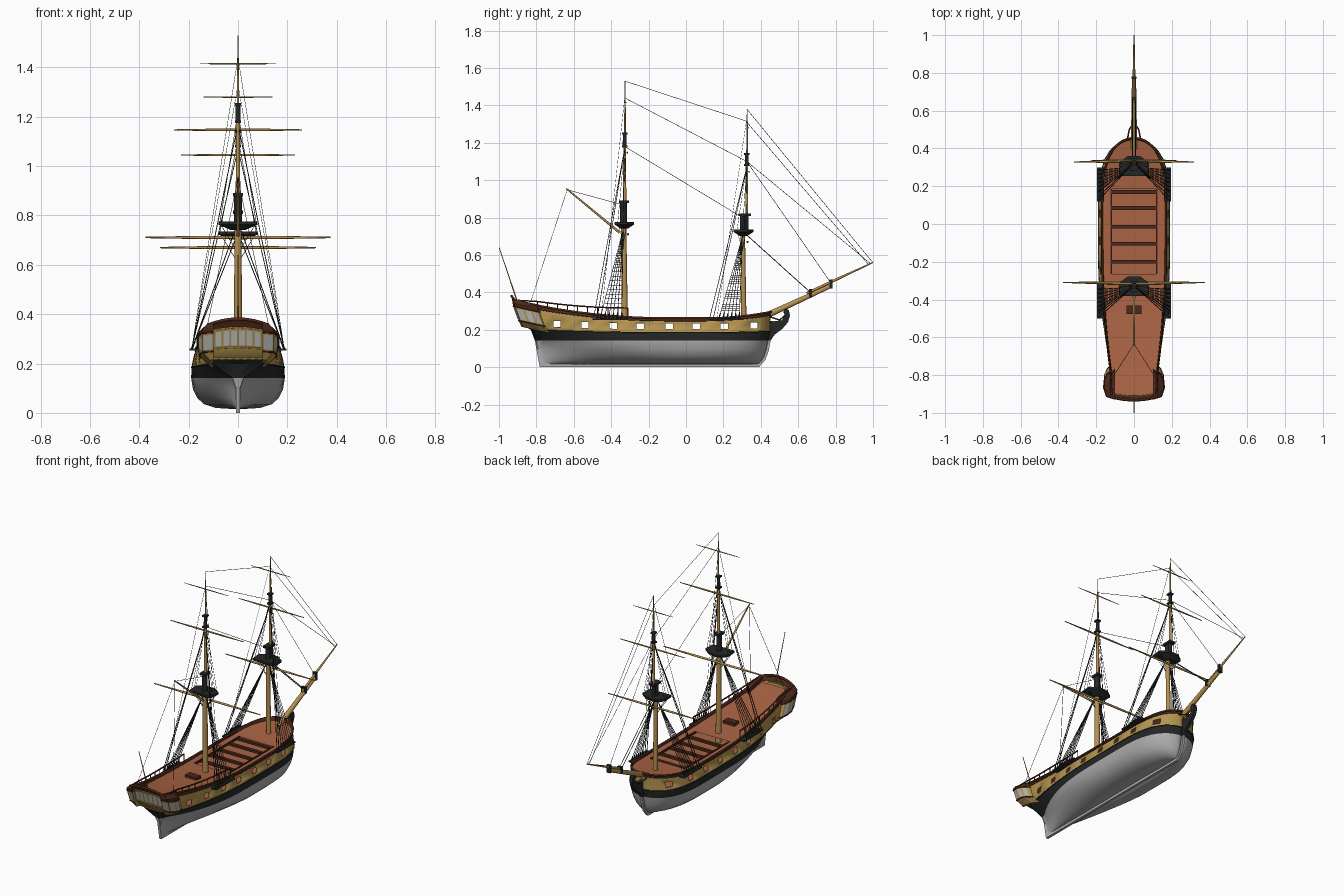
import bpy, bmesh, math
from mathutils import Vector as V

if "Cube" in bpy.data.objects:
    bpy.data.objects.remove(bpy.data.objects["Cube"])

def mat(name, r, g, b):
    m = bpy.data.materials.new(name)
    m.diffuse_color = (r, g, b, 1)
    m.use_nodes = True
    m.node_tree.nodes["Principled BSDF"].inputs["Base Color"].default_value = m.diffuse_color
    return m

GREY = mat("bottom_grey", .42, .42, .42)
BLACK = mat("black", .018, .02, .02)
GOLD = mat("ochre", .46, .30, .08)
BROWN = mat("dark_brown", .075, .022, .011)
DECK = mat("deck_red", .40, .125, .058)
WOOD = mat("spar_wood", .47, .28, .08)
GLASS = mat("glass", .45, .45, .43)

def obj(name, bm, mats, smooth=True, mirror=False, thick=0):
    me = bpy.data.meshes.new(name)
    bm.to_mesh(me)
    bm.free()
    o = bpy.data.objects.new(name, me)
    bpy.context.collection.objects.link(o)
    for m in mats:
        me.materials.append(m)
    if smooth:
        bpy.ops.object.select_all(action='DESELECT')
        o.select_set(True)
        bpy.context.view_layer.objects.active = o
        bpy.ops.object.shade_smooth_by_angle(angle=math.radians(35))
    if thick:
        o.modifiers.new("thick", 'SOLIDIFY').thickness = thick
    if mirror:
        o.modifiers.new("mirror", 'MIRROR').use_mirror_merge = False
    return o

def grid(name, rows, mats, row_mat=lambda j: 0, skip=lambda j, i: False, **kw):
    bm = bmesh.new()
    vs = [[bm.verts.new(p) for p in r] for r in rows]
    for j in range(len(rows) - 1):
        for i in range(len(rows[0]) - 1):
            if not skip(j, i):
                f = bm.faces.new((vs[j][i], vs[j][i+1], vs[j+1][i+1], vs[j+1][i]))
                f.material_index = row_mat(j)
    return obj(name, bm, mats, **kw)

def loft(name, rings, m, **kw):
    bm = bmesh.new()
    vs = [[bm.verts.new(p) for p in r] for r in rings]
    n = len(rings[0])
    for a, b in zip(vs, vs[1:]):
        for i in range(n):
            bm.faces.new((a[i], a[(i+1) % n], b[(i+1) % n], b[i]))
    bm.faces.new(vs[0][::-1])
    bm.faces.new(vs[-1])
    bmesh.ops.recalc_face_normals(bm, faces=bm.faces)
    return obj(name, bm, [m], **kw)

def box(name, c, s, m):
    ring = lambda k: [(c[0]+a*s[0]/2, c[1]+b*s[1]/2, c[2]+k*s[2]/2)
                      for a, b in ((-1, -1), (1, -1), (1, 1), (-1, 1))]
    return loft(name, [ring(-1), ring(1)], m, smooth=False)

def rods(name, paths, m, res=2):
    """Round tubes along paths of (x, y, z, radius)."""
    cu = bpy.data.curves.new(name, 'CURVE')
    cu.dimensions = '3D'
    cu.bevel_depth, cu.bevel_resolution, cu.use_fill_caps = 1, res, True
    for path in paths:
        s = cu.splines.new('POLY')
        s.points.add(len(path) - 1)
        for p, q in zip(s.points, path):
            p.co, p.radius = (q[0], q[1], q[2], 1), q[3]
    cu.materials.append(m)
    o = bpy.data.objects.new(name, cu)
    bpy.context.collection.objects.link(o)
    bpy.ops.object.select_all(action='DESELECT')
    o.select_set(True)
    bpy.context.view_layer.objects.active = o
    bpy.ops.object.convert(target='MESH')

# hull levels: z, sheer weight, breadth, stern y, bow y, stern fullness, stern power, bow power
L = [(.015, 0, .05, -.780, .375, .20, 1.0, 2.0), (.020, 0, .48, -.780, .390, .03, 1.0, 2.0),
     (.035, 0, .72, -.783, .405, .03, 1.3, 2.4), (.060, 0, .87, -.787, .420, .03, 1.6, 2.7),
     (.095, 0, .96, -.793, .430, .04, 2.1, 3.0), (.142, 0, 1.0, -.803, .440, .12, 2.8, 3.3),
     (.185, .2, .99, -.820, .450, .56, 2.4, 3.5), (.203, .2, .975, -.845, .450, .66, 2.2, 3.5),
     (.235, .25, .94, -.875, .450, .70, 2.0, 3.5), (.248, .9, .91, -.895, .452, .72, 2.0, 3.5),
     (.262, 1, .89, -.915, .455, .73, 2.0, 3.5)]
PORTS = [-.69, -.54, -.39, -.245, -.09, .055, .205, .365]
YS = sorted([p + d for p in PORTS for d in (-.02, .02)] +
            [-.80, -.785, -.765, -.735, -.615, -.465, -.315, .13, .285, .405, .42, .433, .442, .447, .45])

def hull(j, y):
    z, w, f, ya, yf, e, p, q = L[j]
    if y < -.71:
        y = -.71 + (-.71 - y) / .09 * (ya + .71)
    elif y > .19:
        y = .19 + (y - .19) / .26 * (yf - .19)
    a = min(1, max(0, (-.1 - y) / .68))
    c = min(1, max(0, (y - .05) / (yf - .05)))
    b = .19 * f * (1 - (1 - e) * a**p) * (1 - c**q)**.5
    sheer = .095 * max(0, (-.1 - y) / .82)**2 + .033 * max(0, (y - .1) / .35)**2
    return V((max(b, .005), y, z + w * sheer))

def is_port(i):
    return any(abs((YS[i] + YS[i+1]) / 2 - p) < .004 for p in PORTS)

grid("hull_side", [[hull(j, y) for y in YS] for j in range(11)], [GREY, BLACK, GOLD, BROWN],
     row_mat=lambda j: 0 if j < 5 else 1 if j == 5 else 2 if j < 9 else 3,
     skip=lambda j, i: j == 7 and is_port(i), mirror=True, thick=.006)

# stern transom, bowed aft and arched at the top
def stern(j, u):
    p, k = hull(j, -.80), 1 - u * u
    return V((p.x * u, p.y - .018 * k * min(1, max(0, (j - 5) / 2)), p.z + .025 * k * max(0, (j - 7) / 3)))
US = [-1 + i / 4 for i in range(9)]
grid("stern_transom", [[stern(j, u) for u in US] for j in range(11)], [GREY, BLACK, GOLD, BROWN],
     row_mat=lambda j: 0 if j < 5 else 1 if j < 7 else 2 if j < 9 else 3)

# decks: upper one open at the waist
def deck(name, j, dz, skip):
    cols = []
    for u in (-2, -1, 0, 1, 2):
        col = []
        for y in YS:
            p = hull(j, y)
            b = p.x - .004
            x = math.copysign(1, u) * (0, min(.12, b * .7), b)[abs(u)]
            k = .018 * (1 - (x / max(b, .001))**2) if y == YS[0] else 0
            col.append((x, p.y - k, p.z + dz))
        cols.append(col)
    grid(name, cols[::-1], [DECK], skip=skip, smooth=False)
deck("upper_deck", 9, .001, lambda j, i: j in (1, 2) and -.27 < (YS[i] + YS[i+1]) / 2 < .185)
deck("lower_deck", 6, .008, lambda j, i: False)
for y in (.17, .085, -.015, -.105, -.2):
    box("waist_beam", (0, y, .244), (.24, .02, .014), BROWN)
for s in (-1, 1):
    box("waist_coaming", (s * .12, -.04, .248), (.008, .45, .014), BROWN)
box("deck_hatch", (0, -.455, .272), (.08, .045, .02), BROWN)

# keel, stem and head
def slab(name, pts, w, m):
    loft(name, [[(x, y, z) for y, z in pts] for x in (-w, w)], m, smooth=False)
slab("keel", [(-.782, 0), (.39, 0), (.425, .04), (.443, .09), (.452, .142), (.425, .142), (.40, .05),
              (.36, .022), (-.76, .022), (-.785, .142), (-.808, .142)], .008, GREY)
slab("stem_head", [(.43, .142), (.452, .142), (.475, .175), (.515, .205), (.545, .24), (.556, .275), (.55, .305),
                   (.53, .312), (.52, .295), (.53, .275), (.51, .25), (.47, .245), (.44, .25)], .01, BLACK)
slab("stern_post", [(-.775, .142), (-.808, .142), (-.832, .205), (-.80, .205)], .008, BLACK)
rods("head_rail", [[(s * .035, .447, .27, .004), (s * .025, .50, .252, .004), (0, .54, .285, .004)] for s in (-1, 1)], BROWN)

# hull trim: rail caps and ochre mouldings
for name, j, r, m in (("rail_cap", 10, .006, BROWN), ("upper_moulding", 9, .003, BROWN), ("wale_moulding", 6, .003, BLACK)):
    rods(name, [[(s * p.x, p.y, p.z, r) for p in (hull(j, y) for y in YS)] for s in (-1, 1)], m, 1)
rods("taffrail", [[(*stern(10, u), .007) for u in US]], BROWN, 1)
rods("counter_moulding", [[(*stern(j, u), .004) for u in US] for j in (7, 8, 9)], GOLD, 1)

# quarter galleries
PLAN = [(.10, -.735), (.142, -.765), (.157, -.80), (.16, -.84), (.145, -.885), (.10, -.895)]
def gal(z, k, lean):
    return [V((.10 + (x - .10) * k, y - lean, z + .22 * (-.8 - y))) for x, y in PLAN]
G = [gal(.195, .3, -.015), gal(.228, .95, 0), gal(.305, 1, .028), gal(.322, .95, .033), gal(.345, .45, .035)]
loft("quarter_gallery", G[:3], GOLD, smooth=False, mirror=True)
loft("gallery_roof", G[2:], BROWN, smooth=False, mirror=True)
for k in (1, 2):
    rods("gallery_moulding", [[(s * p.x, p.y, p.z, .004) for p in G[k]] for s in (-1, 1)], BROWN, 1)

# window panes inset on stern and gallery faces
bm = bmesh.new()
def pane(a, b, c, d):
    mid = (a + b + c + d) / 4
    n = (b - a).cross(d - a).normalized() * .003
    if n.dot(mid - V((0, -.7, mid.z))) < 0:
        n = -n
    bm.faces.new([bm.verts.new(mid + (p - mid) * .76 + n) for p in (a, b, c, d)])
for a, b in zip(US, US[1:]):
    pane(stern(8, a), stern(8, b), stern(9, b), stern(9, a))
for i in range(1, 5):
    quad = [G[1][i], G[1][i+1], G[2][i+1], G[2][i]]
    pane(*quad)
    pane(*[V((-p.x, p.y, p.z)) for p in quad])
obj("window_panes", bm, [GLASS], smooth=False)

# quarterdeck railings
rail, posts = [], []
for s in (-1, 1):
    line = []
    for k in range(10):
        y = -.31 - k * .054
        p = hull(10, y if y > -.71 else -.71 + (y + .71) * .43)
        top = p.z + .048 - .003 * k
        line.append((s * p.x, p.y, top, .0045))
        posts.append([(s * p.x, p.y, p.z, .003), (s * p.x, p.y, top, .003)])
    rail.append(line + [(*stern(10, s * .95), .0045)])
rods("quarter_rail", rail, BROWN, 1)
rods("rail_posts", posts, BROWN, 0)

# masts, tops and yards
ropes, thin = [], []
def rope(a, b, r=.0016):
    ropes.append([(*a, r), (*b, r)])
def mast(n, yl, yt, r, ztop, zcap, zx, zx2, ztip, yards, feet, chan):
    rods(n + "_lower_mast", [[(0, yl + .008, .19, r), (0, yl, zcap, r * .8)]], WOOD, 4)
    rods(n + "_topmast", [[(0, yt, ztop, r * .6), (0, yt, zx2, r * .42)]], WOOD, 3)
    rods(n + "_topgallant_mast", [[(0, yt + .002, zx, .0055), (0, yt + .002, zx + .2, .004), (0, yt + .002, ztip, .0015)]], WOOD)
    rods(n + "_doubling", [[(0, yl, ztop, r), (0, yl, zcap, r)], [(0, yt, ztop, r * .7), (0, yt, zcap, r * .7)],
                           [(0, yt, zx, .011), (0, yt, zx2, .009)]], BLACK)
    box(n + "_cap", (0, (yl + yt) / 2, zcap - .006), (.04, yt - yl + .045, .014), BLACK)
    for z in (zx, zx2):
        box(n + "_crosstree", (0, yt, z), (.026, .03, .01), BLACK)
    plan = [(-.075, -.052), (.075, -.052), (.08, .018), (.032, .053), (-.032, .053), (-.08, .018)]
    loft(n + "_top", [[(x * k, yl + .005 + y * k, ztop + d) for x, y in plan]
                      for d, k in ((-.028, .4), (-.007, 1), (.006, 1))], BLACK, smooth=False)
    for name, z, half, dy, ry in zip(("course", "topsail", "topgallant"), *zip(*yards)):
        rods(n + "_" + name + "_yard", [[(-half, yt + dy, z, ry * .45), (-half * .4, yt + dy, z, ry), (half * .4, yt + dy, z, ry),
                                         (half, yt + dy, z, ry * .45)]], WOOD)
    for s in (-1, 1):
        box(n + "_channel", (s * .178, sum(chan) / 2, .257), (.036, chan[1] - chan[0], .008), BLACK)
        head = V((s * .012, yl, ztop - .03))
        sh = [V((s * .188, feet[0] + (feet[1] - feet[0]) * k / 5, .257)) for k in range(6)]
        for f in sh:
            rope(f, head, .0018)
            g = f.lerp(head, .07)
            ropes.append([(*f, .004), (*g, .004)])
        for k in range(4, 34):
            thin.append([(*f.lerp(head, k / 40), .0009) for f in sh])
        for d in (-.03, 0, .02):
            rope((s * .074, yl + d, ztop), (s * .006, yt, zx), .0011)
            rope((s * .074, yl + d, ztop), (s * .014, yl, ztop - .1), .0011)
        # backstays
        rope((s * .188, chan[0] + .005, .257), (0, yt, zx - .01), .0022)
        rope((s * .188, chan[0] + .025, .257), (0, yt, zx - .01), .0022)
        rope((s * .188, chan[0] + .045, .257), (0, yt, zx2 + .19), .001)
mast("main", -.335, -.328, .017, .77, .89, 1.18, 1.25, 1.53,
     [(.711, .375, .018, .0065), (1.147, .26, .014, .005), (1.415, .155, .008, .003)], (-.46, -.345), (-.50, -.31))
mast("fore", .302, .325, .0145, .73, .82, 1.08, 1.14, 1.38,
     [(.67, .317, .004, .006), (1.045, .23, .012, .0045), (1.28, .14, .008, .003)], (.175, .285), (.12, .30))

# bowsprit, gaff and flagstaff
rods("bowsprit", [[(0, .40, .262, .017), (0, .775, .435, .011)]], WOOD, 4)
rods("jib_boom", [[(0, .645, .395, .007), (0, .80, .467, .007), (0, 1.0, .56, .003)]], WOOD)
box("bowsprit_cap", (0, .775, .445), (.026, .014, .05), BLACK)
box("bowsprit_saddle", (0, .665, .397), (.028, .016, .042), BLACK)
rods("gaff", [[(0, -.355, .72, .007), (0, -.64, .955, .004)]], WOOD)
rods("flagstaff", [[(0, -.905, .36, .0035), (0, -.999, .64, .0018)]], WOOD)

# stays
for a, za, b, zb in ((-.328, 1.53, .325, 1.315), (-.328, 1.44, .325, 1.10), (-.328, 1.18, .302, .80),
                     (.325, 1.38, .998, .56), (.325, 1.31, .975, .55), (.325, 1.10, .985, .555),
                     (.325, 1.10, .775, .45), (-.64, .95, -.345, .87)):
    rope((0, a, za), (0, b, zb), .0013)
for s in (-1, 1):
    rope((s * .008, .31, .72), (s * .008, .665, .40), .0022)
    rope((0, -.635, .95), (s * .125, -.83, .35), .0012)
rods("rigging", ropes, BLACK, 0)
rods("ratlines", thin, BLACK, 0)
